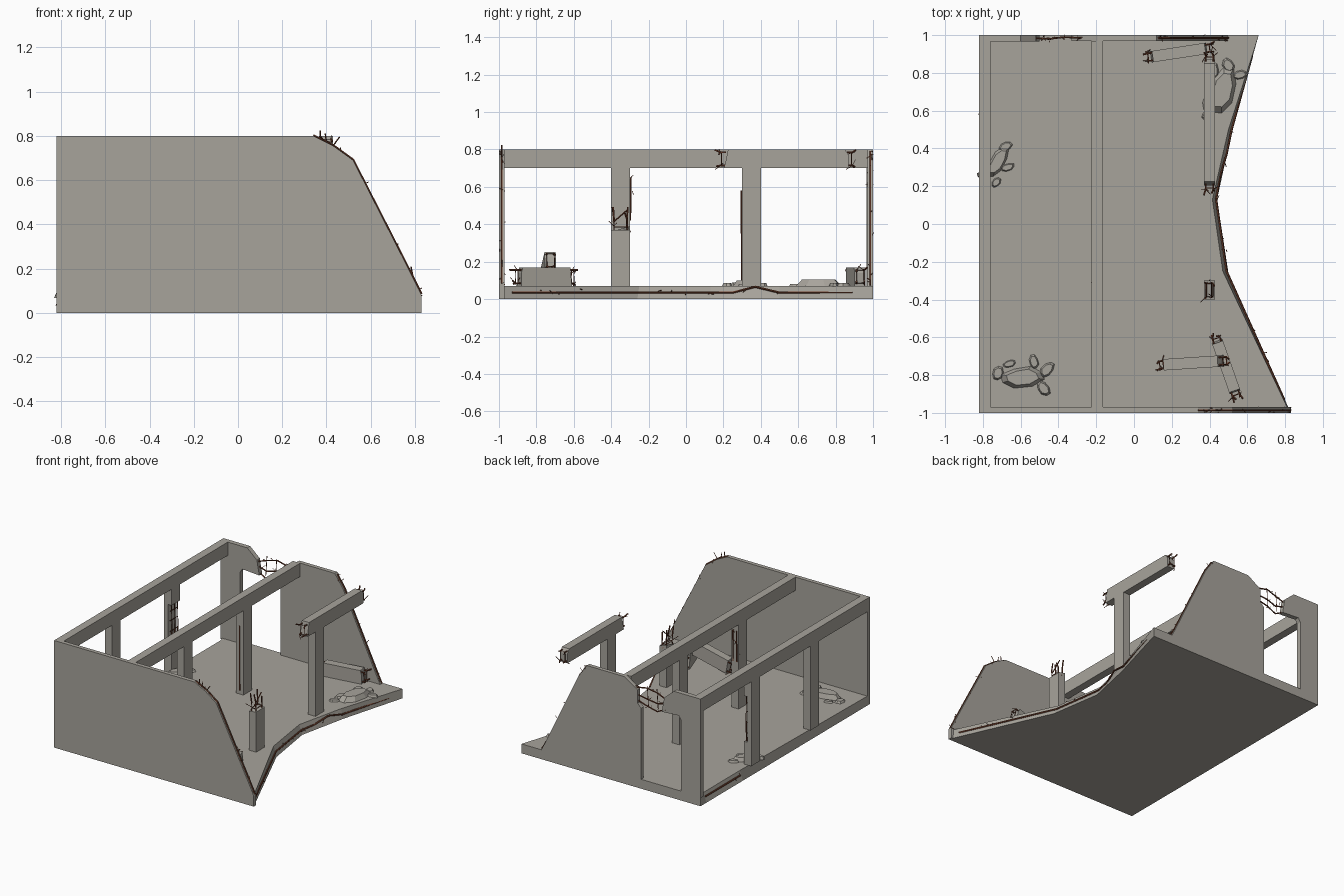
import bpy, bmesh, math, random
from mathutils import Vector

if "Cube" in bpy.data.objects:
    bpy.data.objects.remove(bpy.data.objects["Cube"])

random.seed(4)

def material(name, rgb):
    m = bpy.data.materials.new(name)
    m.diffuse_color = (*rgb, 1)
    m.use_nodes = True
    m.node_tree.nodes["Principled BSDF"].inputs["Base Color"].default_value = m.diffuse_color
    return m

CONCRETE = material("concrete", (0.39, 0.37, 0.33))
RUST = material("rusty steel", (0.16, 0.05, 0.025))

def finish(name, bm, mat):
    bmesh.ops.recalc_face_normals(bm, faces=bm.faces)
    me = bpy.data.meshes.new(name)
    bm.to_mesh(me)
    bm.free()
    me.materials.append(mat)
    ob = bpy.data.objects.new(name, me)
    bpy.context.collection.objects.link(ob)
    return ob

def loft(name, a, b, mat=CONCRETE):
    """Solid between two matching outlines."""
    bm = bmesh.new()
    va = [bm.verts.new(p) for p in a]
    vb = [bm.verts.new(p) for p in b]
    bm.faces.new(va)
    bm.faces.new(vb)
    n = len(va)
    for i in range(n):
        j = (i + 1) % n
        bm.faces.new((va[i], va[j], vb[j], vb[i]))
    return finish(name, bm, mat)

def box(name, x0, x1, y0, y1, z0, z1):
    ring = [(x0, y0), (x1, y0), (x1, y1), (x0, y1)]
    return loft(name, [(x, y, z0) for x, y in ring], [(x, y, z1) for x, y in ring])

def wall(name, profile, y0, y1):
    return loft(name, [(x, y0, z) for x, z in profile], [(x, y1, z) for x, z in profile])

def frame(d):
    d = Vector(d).normalized()
    side = d.cross(Vector((0, 0, 1)))
    side = side.normalized() if side.length > 0.01 else Vector((1, 0, 0))
    return d, side, side.cross(d)

def beam(name, p0, p1, w=0.06, h=0.1):
    """Loose beam with slightly crumbled ends."""
    p0, p1 = Vector(p0), Vector(p1)
    d, s, u = frame(p1 - p0)
    prof = [(0, -.5), (0.03, .5), (0.97, .5), (1, .2), (1, -.5)]
    pts = [p0.lerp(p1, t) + u * v * h for t, v in prof]
    loft(name, [p + s * w / 2 for p in pts], [p - s * w / 2 for p in pts])

# --- steel bars ---
steel = bmesh.new()

def bar(pts, r=0.005, n=5):
    pts = [Vector(p) for p in pts]
    rings = []
    for i, p in enumerate(pts):
        _, s, u = frame(pts[min(i + 1, len(pts) - 1)] - pts[max(i - 1, 0)])
        rings.append([steel.verts.new(p + r * (s * math.cos(k * math.tau / n) + u * math.sin(k * math.tau / n)))
                      for k in range(n)])
    for a, b in zip(rings, rings[1:]):
        for k in range(n):
            steel.faces.new((a[k], a[(k + 1) % n], b[(k + 1) % n], b[k]))
    steel.faces.new(rings[0])
    steel.faces.new(rings[-1])

def jitter(k):
    return Vector([random.uniform(-k, k) for _ in range(3)])

def frayed_end(p, d, w=0.04, h=0.07, length=0.05):
    """Four bent bars, a stirrup and tie wires at a broken end."""
    p = Vector(p)
    d, s, u = frame(d)
    corners = [p + s * a * w / 2 + u * b * h / 2 for a, b in ((-1, -1), (1, -1), (1, 1), (-1, 1))]
    for c in corners:
        bar([c - d * 0.01, c + d * length * .5, c + d * length * random.uniform(.7, 1.1) + jitter(.014)])
    ring = [c + d * 0.015 for c in corners]
    bar(ring + ring[:1], 0.003, 4)
    for c in corners:
        q = c + d * 0.02
        bar([q, q + jitter(.035)], 0.002, 4)

def edge_bar(pts, wires, r=0.005):
    """Bar exposed along a broken edge, with short tie wires."""
    bar(pts, r)
    pts = [Vector(p) for p in pts]
    for _ in range(wires):
        i = random.randrange(len(pts) - 1)
        q = pts[i].lerp(pts[i + 1], random.random())
        bar([q - jitter(.015), q + jitter(.02)], 0.002, 4)

# --- floor slab, broken on the right and chipped on the left ---
low = [(-.82, -1), (.83, -1), (.5, -.26), (.44, .13), (.52, .5), (.66, 1), (-.82, 1),
       (-.82, .93), (-.82, .5)]
high = [(-.82, -1), (.825, -1), (.47, -.25), (.415, .13), (.5, .5), (.66, 1), (-.82, 1),
        (-.795, .93), (-.795, .5)]
loft("floor_slab", [(x, y, 0) for x, y in low], [(x, y, .07) for x, y in high])
edge_bar([(.795, -.93, .035), (.49, -.25, .035), (.435, .13, .035), (.455, .25, .035),
          (.49, .37, .066), (.517, .5, .035), (.625, .89, .035)], 16, 0.006)
edge_bar([(-.812, .93, .045), (-.812, .52, .045)], 6, 0.006)

# --- walls ---
wall("front_wall", [(-.82, 0), (-.82, .8), (.34, .8), (.43, .755), (.52, .69), (.78, .18), (.83, .08), (.83, 0)],
     -1, -.97)
wall("back_wall", [(-.33, .06), (-.33, .6), (-.3, .63), (-.3, .73), (-.19, .8), (.12, .8), (.19, .7),
                   (.46, .14), (.5, .06)], .97, 1)
wall("back_corner_wall", [(-.82, .06), (-.82, .8), (-.6, .8), (-.52, .73), (-.5, .62), (-.64, .63), (-.66, .6),
                          (-.66, .06)], .965, 1)
edge_bar([(.34, -.985, .802), (.43, -.985, .758), (.52, -.985, .693), (.78, -.985, .184), (.83, -.985, .085)], 18)
edge_bar([(.13, .985, .79), (.19, .985, .703), (.46, .985, .144), (.5, .985, .075)], 14)
for x, z in ((.37, .785), (.4, .77), (.43, .755), (.79, .17)):
    bar([(x, -.985, z), (x + random.uniform(-.01, .03), -.985, z + .04)], 0.003, 4)

# bars spanning the gap in the back wall
for z0, z1, sag in ((.71, .74, .03), (.68, .69, -.02), (.64, .65, -.04)):
    edge_bar([(-.53, .985, z0), (-.45, .98, z0 + sag), (-.37, .99, z1 + sag * .6), (-.28, .985, z1)], 4)
for x in (-.46, -.38):
    bar([(x, .985, .62), (x + .01, .985, .77)], 0.003, 4)

# --- roof beams and columns ---
box("left_beam", -.82, -.76, -.97, .97, .7, .8)
box("middle_beam", -.225, -.165, -.97, .97, .7, .8)
beam("broken_beam", (.4, .205, .75), (.4, .87, .75))
frayed_end((.4, .205, .75), (0, -1, 0), length=.04)
frayed_end((.4, .87, .75), (0, 1, 0), length=.04)

for name, x, y in (("left_front_column", -.79, -.35), ("middle_front_column", -.195, -.35),
                   ("middle_back_column", -.195, .35), ("right_back_column", .4, .35)):
    box(name, x - .03, x + .03, y - .05, y + .05, .07, .7)

# left rear column with the inner cover broken away
box("left_back_column_base", -.82, -.76, .3, .4, .07, .24)
box("left_back_column_core", -.82, -.79, .3, .4, .24, .58)
box("left_back_column_top", -.82, -.76, .3, .4, .58, .7)
for y in (.315, .35, .385):
    bar([(-.772, y, .22), (-.768, y + .004, .4), (-.772, y, .6)])
for z in (.3, .38, .46, .53):
    bar([(-.775, .305, z), (-.775, .395, z)], 0.003, 4)

# bars exposed on the middle columns
bar([(-.195, .298, .1), (-.195, .297, .58)])
for x in (-.21, -.18):
    edge_bar([(x, -.298, .42), (x, -.295, .65)], 4)

# broken column stump
loft("column_stump", [(.37, -.4, .07), (.43, -.4, .07), (.43, -.3, .07), (.37, -.3, .07)],
     [(.37, -.4, .36), (.43, -.4, .37), (.43, -.3, .37), (.37, -.3, .39)])
frayed_end((.4, -.35, .37), (0, 0, 1), .035, .07, .11)
bar([(.41, -.39, .41), (.41, -.31, .48)], 0.004)

# --- fallen beams ---
for name, a, b in (("fallen_beam_low", (.44, -.62, .12), (.535, -.89, .12)),
                   ("fallen_beam_leaning", (.16, -.745, .12), (.465, -.725, .205)),
                   ("fallen_beam_back", (.09, .885, .12), (.385, .93, .12))):
    beam(name, a, b)
    a, b = Vector(a), Vector(b)
    frayed_end(a, a - b, length=.035)
    frayed_end(b, b - a, length=.035)

finish("reinforcing_bars", steel, RUST)

# --- flat rubble stones ---
def stone(name, x, y, length, width, turn, h):
    t = math.radians(turn)
    base, top = [], []
    for k in range(8):
        a = math.tau * (k + .5) / 8
        f = random.uniform(.9, 1.12)
        u, v = math.cos(a) * length / 2 * f, math.sin(a) * width / 2 * f
        for ring, s, z in ((base, 1, .068), (top, .72, .07 + h)):
            ring.append((x + s * (u * math.cos(t) - v * math.sin(t)),
                         y + s * (u * math.sin(t) + v * math.cos(t)), z))
    loft(name, base, top)

stones = [(.47, .71, .26, .13, 75, .035), (.4, .65, .12, .08, 70, .02), (.5, .84, .09, .06, 120, .015),
          (.56, .79, .08, .05, 10, .015), (.39, .58, .08, .05, 40, .012), (.42, .81, .09, .06, 80, .015),
          (-.59, -.81, .24, .11, 5, .035), (-.46, -.77, .1, .06, 50, .02), (-.48, -.87, .09, .06, 130, .02),
          (-.72, -.79, .08, .06, 70, .015), (-.53, -.73, .08, .05, 100, .015), (-.66, -.74, .07, .04, 20, .012),
          (-.72, .33, .2, .08, 62, .03), (-.68, .41, .08, .05, 30, .015), (-.8, .26, .06, .04, 0, .02),
          (-.67, .3, .08, .04, 20, .012), (-.73, .22, .06, .04, 50, .015)]
for i, s in enumerate(stones):
    stone(f"rubble_stone_{i + 1}", *s)
